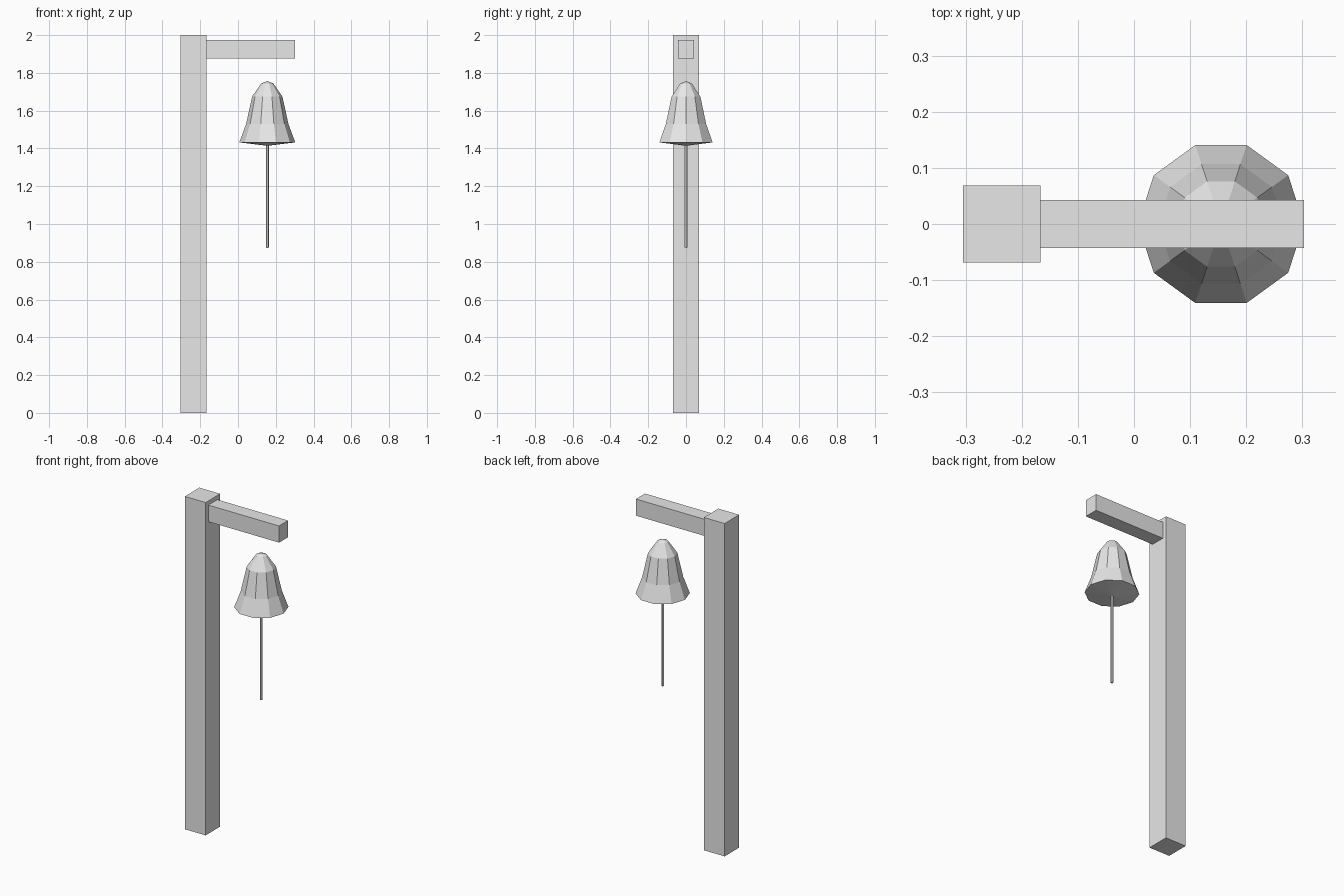
import bpy, bmesh, math

if "Cube" in bpy.data.objects:
    bpy.data.objects.remove(bpy.data.objects["Cube"])

grey = bpy.data.materials.new("light grey")
grey.diffuse_color = (0.8, 0.8, 0.8, 1)
grey.use_nodes = True
grey.node_tree.nodes["Principled BSDF"].inputs["Base Color"].default_value = grey.diffuse_color


def finish(name, bm):
    bmesh.ops.recalc_face_normals(bm, faces=bm.faces)
    mesh = bpy.data.meshes.new(name)
    bm.to_mesh(mesh)
    bm.free()
    mesh.materials.append(grey)
    obj = bpy.data.objects.new(name, mesh)
    bpy.context.collection.objects.link(obj)
    return obj


def box(name, lo, hi):
    bm = bmesh.new()
    bmesh.ops.create_cube(bm, size=1)
    for v in bm.verts:
        v.co = [(a + b) / 2 + c * (b - a) for a, b, c in zip(lo, hi, v.co)]
    return finish(name, bm)


def lathe(name, x, profile, sides):
    """Faceted solid of revolution; zero radius makes a tip."""
    bm = bmesh.new()
    rings = []
    for r, z in profile:
        if r == 0:
            rings.append([bm.verts.new((x, 0, z))] * sides)
        else:
            angles = [math.tau * i / sides for i in range(sides)]
            rings.append([bm.verts.new((x + r * math.cos(a), r * math.sin(a), z))
                          for a in angles])
    for low, high in zip(rings, rings[1:]):
        for i in range(sides):
            j = (i + 1) % sides
            corners = [low[i], low[j], high[j], high[i]]
            bm.faces.new(list(dict.fromkeys(corners)))
    return finish(name, bm)


# Upright post and the arm reaching out from its top
box("post", (-0.305, -0.069, 0), (-0.167, 0.069, 2))
box("arm", (-0.167, -0.043, 1.875), (0.303, 0.043, 1.975))

# Ten-sided bell with a shallow pointed underside
lathe("bell", 0.155, [(0, 1.414), (0.148, 1.432), (0.112, 1.53),
                      (0.08, 1.675), (0.032, 1.744), (0, 1.757)], 10)

# Thin pull rod hanging below the bell
lathe("pull_rod", 0.155, [(0, 0.873), (0.008, 0.876), (0.008, 1.425), (0, 1.43)], 6)
